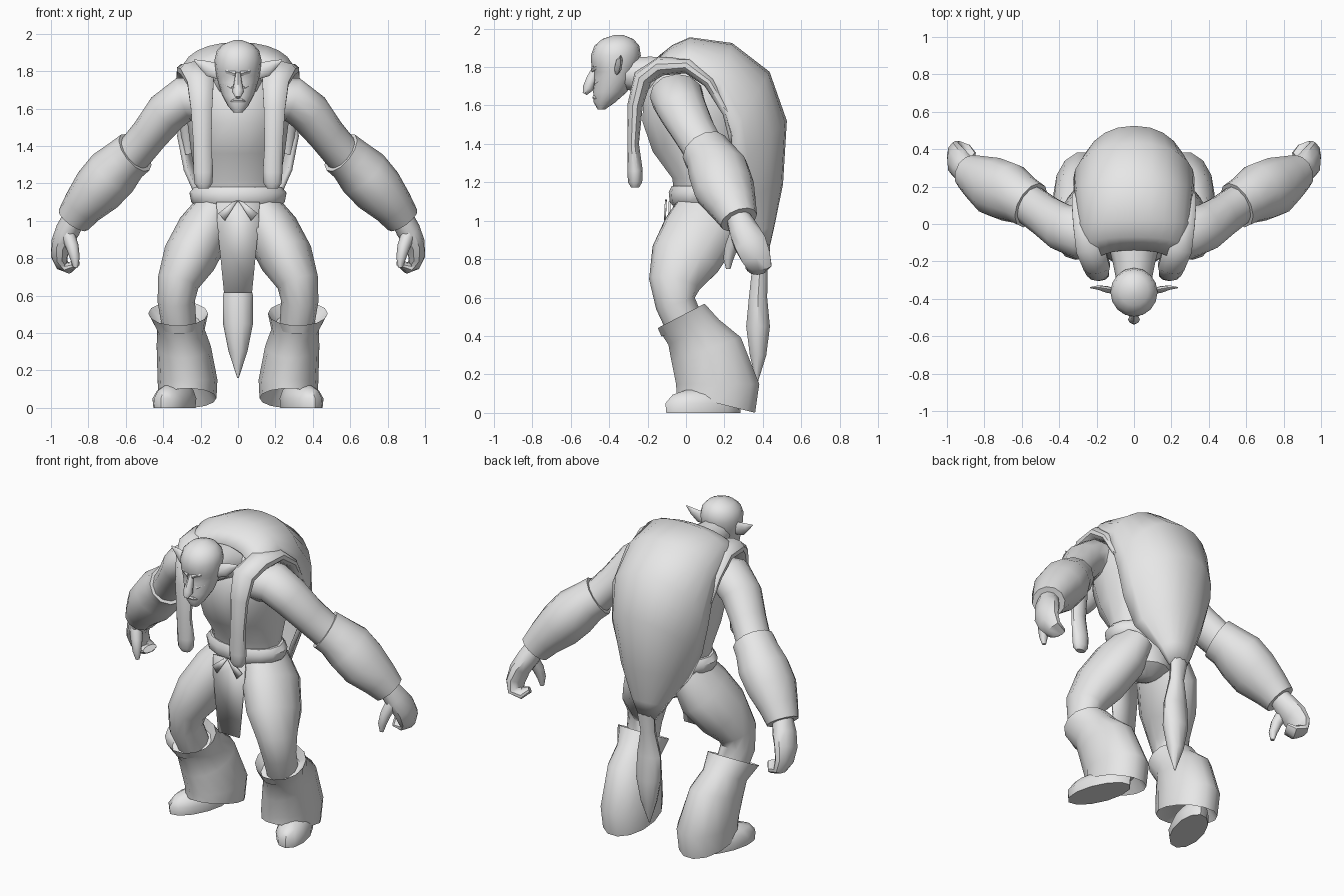
import bpy, bmesh, math
from mathutils import Vector

grey = bpy.data.materials.new("plain_grey")
grey.diffuse_color = (0.8, 0.8, 0.8, 1)


def finish(name, bm, mirror=False, thick=0, angle=45):
    bmesh.ops.recalc_face_normals(bm, faces=bm.faces)
    me = bpy.data.meshes.new(name)
    bm.to_mesh(me)
    bm.free()
    me.materials.append(grey)
    ob = bpy.data.objects.new(name, me)
    bpy.context.collection.objects.link(ob)
    bpy.ops.object.select_all(action='DESELECT')
    ob.select_set(True)
    bpy.context.view_layer.objects.active = ob
    bpy.ops.object.shade_smooth_by_angle(angle=math.radians(angle))
    if thick:
        m = ob.modifiers.new("thickness", 'SOLIDIFY')
        m.thickness, m.offset = thick, -1
    if mirror:
        m = ob.modifiers.new("mirror", 'MIRROR')
        m.use_mirror_merge = False
    return ob


def skin(bm, loops, closed=True):
    """Bridge rows of points with quads; closed rows also get end caps."""
    rows = [[bm.verts.new(p) for p in loop] for loop in loops]
    n = len(rows[0])
    for a, b in zip(rows, rows[1:]):
        for i in range(n if closed else n - 1):
            j = (i + 1) % n
            bm.faces.new((a[i], a[j], b[j], b[i]))
    if closed:
        bm.faces.new(rows[0])
        bm.faces.new(rows[-1])


def stack(name, rings, sides=14, mirror=False):
    """Rings x, y, z, rx, ry, [slope along y, yaw], stacked upward."""
    loops = []
    for x, y, z, rx, ry, *extra in rings:
        slope, yaw = (list(extra) + [0, 0])[:2]
        loop = []
        for i in range(sides):
            t = math.tau * i / sides
            a, b = rx * math.cos(t), ry * math.sin(t)
            dx = a * math.cos(yaw) - b * math.sin(yaw)
            dy = a * math.sin(yaw) + b * math.cos(yaw)
            loop.append((x + dx, y + dy, max(0, z + slope * dy)))
        loops.append(loop)
    bm = bmesh.new()
    skin(bm, loops)
    return finish(name, bm, mirror)


def tube(name, path, sides=10, ref=(0, 1, 0), mirror=False):
    """Elliptical sections x, y, z, ra, rb swept along a path."""
    pts = [Vector(p[:3]) for p in path]
    loops = []
    for k, p in enumerate(path):
        t = (pts[min(k + 1, len(pts) - 1)] - pts[max(k - 1, 0)]).normalized()
        u = t.cross(Vector(ref)).normalized()
        v = u.cross(t)
        ra, rb = p[3], p[-1]
        loops.append([pts[k] + u * ra * math.cos(math.tau * i / sides)
                      + v * rb * math.sin(math.tau * i / sides) for i in range(sides)])
    bm = bmesh.new()
    skin(bm, loops)
    return finish(name, bm, mirror)


def plate(name, pts, mirror=False):
    bm = bmesh.new()
    bm.faces.new([bm.verts.new(p) for p in pts])
    return finish(name, bm, mirror, 0.009)


# Trunk
stack("torso", [(0, .09, 1.08, .21, .15), (0, .09, 1.22, .225, .165), (0, .07, 1.36, .25, .25),
                (0, .05, 1.52, .27, .285), (0, .04, 1.66, .28, .265), (0, .02, 1.76, .22, .2),
                (0, 0, 1.84, .12, .12)])
stack("pelvis", [(0, .12, .88, .03, .05), (0, .11, .93, .13, .14), (0, .09, 1.03, .18, .165),
                 (0, .09, 1.12, .21, .16)])
stack("belt", [(0, .09, 1.08, .225, .16), (0, .09, 1.1, .25, .175), (0, .09, 1.15, .26, .18),
               (0, .09, 1.18, .235, .165)], 16)
tube("neck", [(0, -.06, 1.72, .15, .14), (0, -.2, 1.76, .115, .1), (0, -.35, 1.77, .085, .085)], ref=(0, 0, 1))

# Head and face
stack("head", [(0, -.44, 1.58, .025, .02), (0, -.425, 1.615, .055, .055), (0, -.395, 1.67, .085, .088),
               (0, -.375, 1.74, .106, .105), (0, -.372, 1.775, .115, .108), (0, -.37, 1.8, .119, .122),
               (0, -.365, 1.86, .126, .13), (0, -.36, 1.91, .113, .117), (0, -.355, 1.945, .078, .082),
               (0, -.35, 1.966, .022, .025)], 16)
tube("nose", [(0, -.47, 1.79, .014, .02), (0, -.492, 1.735, .022, .028), (0, -.51, 1.69, .032, .028),
              (0, -.527, 1.66, .014, .012)], 8)
tube("brow", [(.012, -.485, 1.787, .012, .014), (.055, -.467, 1.8, .012, .016),
              (.1, -.42, 1.82, .006, .008)], 6, (0, 0, 1), True)
tube("cheek", [(.03, -.468, 1.71, .012, .016), (.065, -.438, 1.73, .014, .02),
               (.095, -.4, 1.75, .008, .01)], 6, (0, 0, 1), True)
tube("lip", [(-.045, -.452, 1.635, .006), (-.02, -.478, 1.642, .011), (.02, -.478, 1.642, .011),
             (.045, -.452, 1.635, .006)], 6, (0, 0, 1))
tube("ear", [(.1, -.36, 1.785, .03, .015), (.145, -.35, 1.81, .042, .018), (.19, -.34, 1.835, .025, .012),
             (.235, -.34, 1.86, .003, .003)], 8, mirror=True)

# Cloak: arched rows, each with spine y, z, half width, edge y, z
cloak = [(-.14, 1.86, .22, -.22, 1.75), (-.07, 1.915, .27, -.12, 1.79), (.02, 1.955, .3, 0, 1.8),
         (.24, 1.925, .32, .17, 1.66), (.435, 1.775, .325, .24, 1.45), (.525, 1.52, .29, .25, 1.27),
         (.505, 1.19, .215, .26, 1.1), (.46, .97, .115, .36, .94), (.435, .86, .06, .385, .84)]
loops = []
for yo, zo, w, ye, ze in cloak:
    loop = []
    for i in range(13):
        t = math.pi * (i / 12 - .5)
        k = 1 - math.cos(t)
        x = math.copysign(abs(math.sin(t)) ** .9, t) * w
        loop.append((x, yo + (ye - yo) * k, zo + (ze - zo) * k))
    loops.append(loop)
bm = bmesh.new()
skin(bm, loops, False)
finish("cloak", bm, thick=.025, angle=50)
tube("cloak_tail", [(0, .425, 1.0, .05, .015), (0, .405, .86, .058, .035), (0, .385, .76, .045, .042),
                    (0, .375, .6, .08, .05), (0, .375, .45, .08, .065), (0, .375, .3, .05, .045),
                    (0, .37, .16, .004)])
# Rolled cloak edge running over the shoulder into the hanging strap
tube("cloak_strap", [(.265, .26, 1.36, .02, .025), (.285, .215, 1.56, .025, .035), (.29, .12, 1.72, .03, .045),
                     (.27, .01, 1.805, .04, .06), (.235, -.13, 1.805, .05, .08),
                     (.2, -.225, 1.745, .05, .075), (.195, -.265, 1.6, .04, .06),
                     (.19, -.275, 1.4, .03, .05), (.185, -.265, 1.26, .04, .055),
                     (.185, -.265, 1.2, .037, .05), (.185, -.265, 1.172, .02, .03)], ref=(1, 0, 0), mirror=True)

# Arms
tube("upper_arm", [(.2, -.04, 1.64, .12, .14), (.29, -.05, 1.65, .12, .14), (.38, -.02, 1.58, .115, .13),
                   (.47, .04, 1.465, .102, .115), (.56, .105, 1.355, .1, .11), (.62, .14, 1.3, .1, .11)],
     12, mirror=True)
tube("gauntlet", [(.55, .1, 1.365, .122, .13), (.6, .13, 1.325, .125, .135), (.67, .17, 1.255, .145, .16),
                  (.75, .2, 1.165, .14, .16), (.83, .245, 1.075, .112, .125), (.88, .275, 1.005, .095, .1)],
     12, mirror=True)
tube("hand", [(.87, .265, 1.03, .06), (.91, .3, .95, .065, .08), (.945, .335, .88, .055, .088),
              (.955, .365, .81, .045, .08), (.94, .38, .765, .036, .068), (.905, .372, .748, .03, .06),
              (.868, .345, .77, .02, .045)], mirror=True)
tube("thumb", [(.915, .27, .94, .04), (.885, .235, .86, .034), (.872, .22, .8, .026),
               (.868, .22, .75, .012)], 8, mirror=True)

# Legs and boots
tube("leg", [(.11, .12, 1.08, .11, .16), (.18, .08, .95, .145, .2), (.26, -.005, .8, .145, .185),
             (.32, -.06, .67, .112, .135), (.33, -.055, .57, .1, .105), (.31, .02, .4, .09, .1)],
     12, mirror=True)
stack("boot_shaft", [(.27, .155, .12, .11, .15), (.27, .155, .052, .155, .21, -.25),
                     (.27, .165, .15, .16, .222), (.29, .105, .33, .145, .185, .35),
                     (.305, .04, .42, .127, .135, .5), (.32, -.025, .505, .16, .125, .52),
                     (.315, -.02, .45, .115, .11, .5)], mirror=True)
stack("foot", [(.34, .09, 0, .095, .205, 0, .35), (.34, .09, .05, .1, .21, 0, .35),
               (.335, .1, .095, .08, .18, 0, .35), (.325, .13, .125, .045, .12, 0, .35)], 12, True)

# Loincloth and sash ends
plate("loincloth", [(-.115, -.09, 1.1), (.115, -.09, 1.1), (.11, -.095, .97), (.075, -.095, .615),
                    (-.075, -.095, .615), (-.11, -.095, .97)])
plate("sash_end", [(0, -.1, 1.11), (.03, -.1, 1.1), (.105, -.105, 1.04), (.07, -.105, 1.0)], True)
